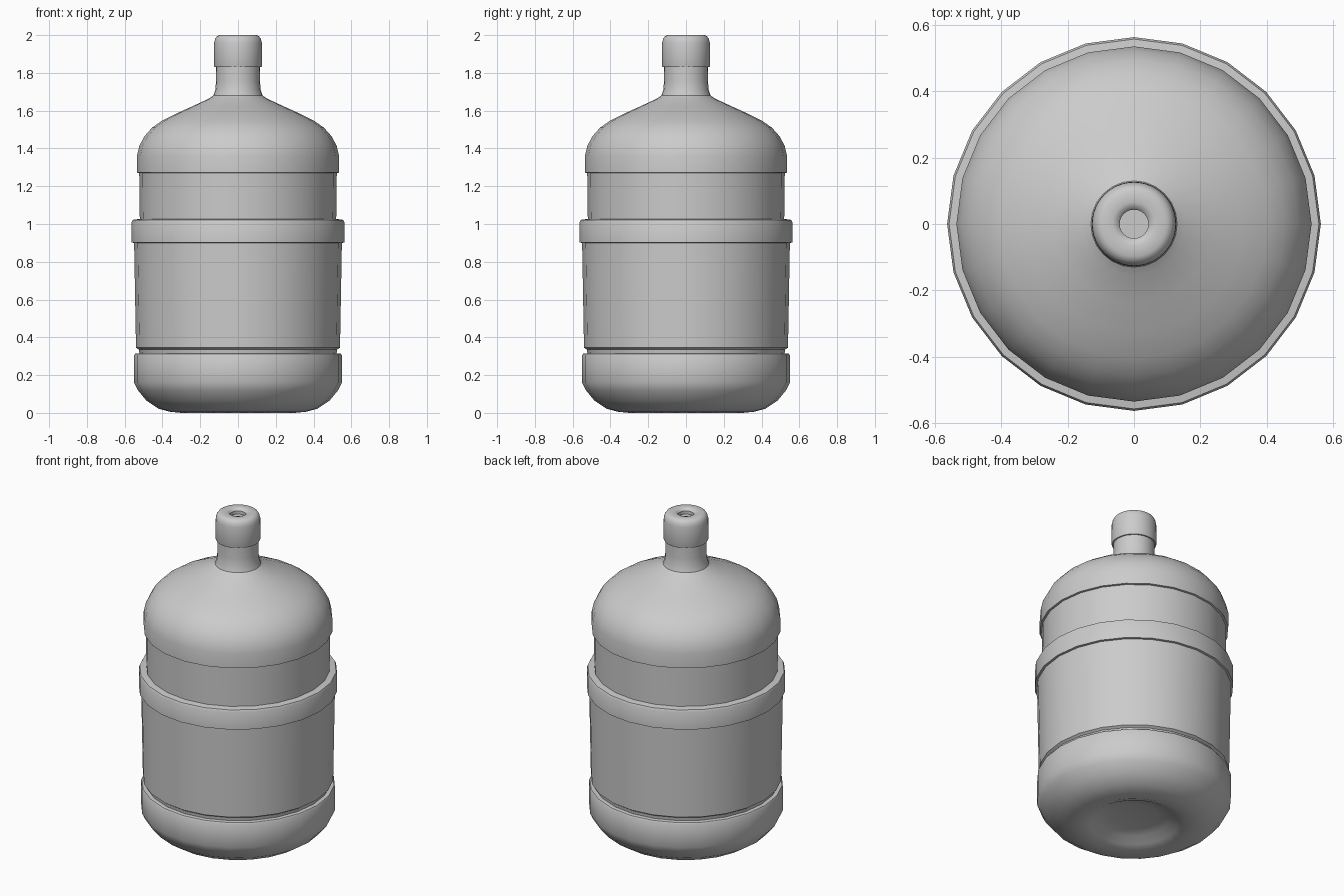
import bpy, bmesh, math

if "Cube" in bpy.data.objects:
    bpy.data.objects.remove(bpy.data.objects["Cube"])


def lathe(name, profile, sides, angle=35):
    """Spin an (r, z) profile around z, ordered from bottom to top."""
    bm = bmesh.new()
    rings = []
    for r, z in profile:
        if r == 0:
            rings.append([bm.verts.new((0, 0, z))] * sides)
        else:
            rings.append([bm.verts.new((r * math.cos(2 * math.pi * i / sides),
                                        r * math.sin(2 * math.pi * i / sides), z))
                          for i in range(sides)])
    for a, b in zip(rings, rings[1:]):
        for i in range(sides):
            j = (i + 1) % sides
            bm.faces.new(list(dict.fromkeys((a[i], a[j], b[j], b[i]))))
    bmesh.ops.recalc_face_normals(bm, faces=bm.faces)
    mesh = bpy.data.meshes.new(name)
    bm.to_mesh(mesh)
    bm.free()
    ob = bpy.data.objects.new(name, mesh)
    bpy.context.collection.objects.link(ob)
    bpy.ops.object.select_all(action='DESELECT')
    ob.select_set(True)
    bpy.context.view_layer.objects.active = ob
    bpy.ops.object.shade_smooth_by_angle(angle=math.radians(angle))
    return ob


# Bottle: dished base, foot, grooves, belt, shoulder dome and neck
lathe("bottle_body", [
    (0, 0.06), (0.14, 0.058), (0.20, 0.045), (0.25, 0.018), (0.30, 0.0), (0.36, 0.006),
    (0.42, 0.022), (0.485, 0.065), (0.53, 0.12), (0.55, 0.16),
    (0.55, 0.305), (0.545, 0.313), (0.522, 0.315), (0.525, 0.335), (0.54, 0.345),
    (0.55, 0.90), (0.563, 0.902), (0.563, 1.01), (0.557, 1.022), (0.52, 1.027),
    (0.523, 1.27), (0.535, 1.272), (0.535, 1.36),
    (0.522, 1.415), (0.495, 1.465), (0.455, 1.51), (0.405, 1.545), (0.33, 1.583),
    (0.24, 1.624), (0.155, 1.663), (0.13, 1.68), (0.12, 1.71), (0.116, 1.76),
    (0.117, 1.86)], 24)

# Cap with a small recess in the top
lathe("bottle_cap", [
    (0.115, 1.83), (0.124, 1.83), (0.127, 1.838), (0.126, 1.96), (0.121, 1.98),
    (0.112, 1.993), (0.098, 2.0), (0.065, 2.0), (0.052, 1.996), (0.043, 1.985),
    (0.043, 1.965), (0, 1.965)], 48)
